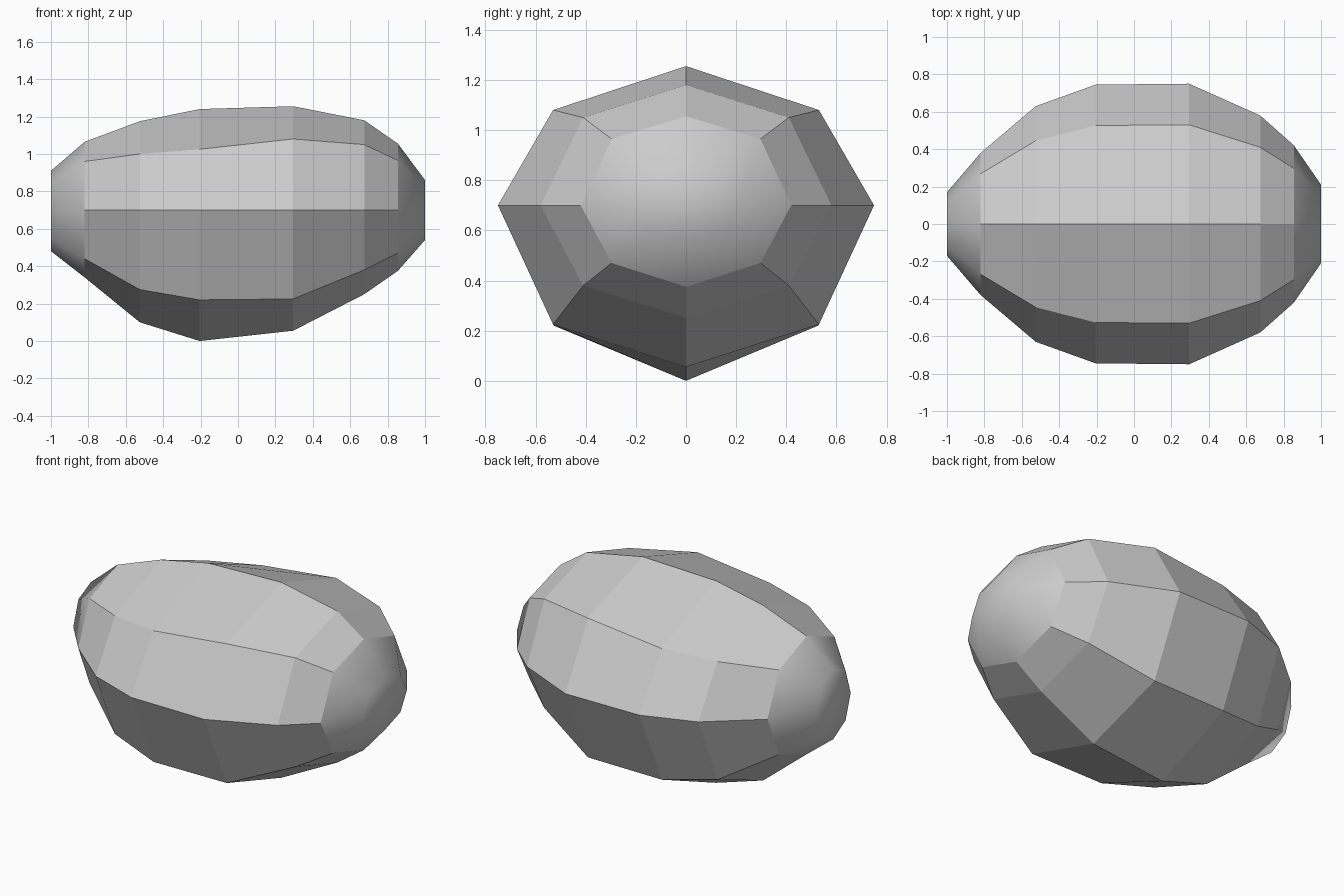
import bpy
import bmesh

cube = bpy.data.objects.get("Cube")
if cube:
    bpy.data.objects.remove(cube, do_unlink=True)

stone = bpy.data.materials.new("stone grey")
stone.use_nodes = True
GREY = (0.6, 0.6, 0.6, 1)
stone.diffuse_color = GREY
stone.node_tree.nodes["Principled BSDF"].inputs["Base Color"].default_value = GREY

MID = 0.7  # height of the widest line
DIAGONAL = 0.707

# Cross-sections: x, half width, top, upper shoulder, lower shoulder, bottom
SECTIONS = [
    (-1.0, 0.17, 0.91, 0.85, 0.55, 0.48),
    (-0.82, 0.38, 1.065, 0.96, 0.44, 0.34),
    (-0.525, 0.63, 1.175, 1.0, 0.275, 0.1),
    (-0.205, 0.745, 1.24, 1.025, 0.22, 0.0),
    (0.295, 0.75, 1.255, 1.08, 0.225, 0.055),
    (0.675, 0.58, 1.18, 1.05, 0.38, 0.25),
    (0.855, 0.42, 1.055, 0.965, 0.47, 0.375),
    (1.0, 0.21, 0.86, 0.82, 0.59, 0.54),
]


def add_ring(bm, x, half, top, upper, lower, bottom):
    d = half * DIAGONAL
    outline = [(0, top), (d, upper), (half, MID), (d, lower),
               (0, bottom), (-d, lower), (-half, MID), (-d, upper)]
    return [bm.verts.new((x, y, z)) for y, z in outline]


# Faceted boulder body with softly shaded ends
bm = bmesh.new()
rings = [add_ring(bm, *s) for s in SECTIONS]
last = len(rings) - 2
for i, (a, b) in enumerate(zip(rings, rings[1:])):
    for k in range(len(a)):
        n = (k + 1) % len(a)
        face = bm.faces.new((a[k], a[n], b[n], b[k]))
        face.smooth = i in (0, last)
for ring in (rings[0], rings[-1]):
    bm.faces.new(ring).smooth = True
bmesh.ops.recalc_face_normals(bm, faces=bm.faces)

# Keep the rim of each rounded end crisp
for edge in bm.edges:
    if any(not f.smooth for f in edge.link_faces):
        edge.smooth = False

mesh = bpy.data.meshes.new("boulder")
bm.to_mesh(mesh)
bm.free()
mesh.materials.append(stone)
boulder = bpy.data.objects.new("boulder", mesh)
bpy.context.collection.objects.link(boulder)
